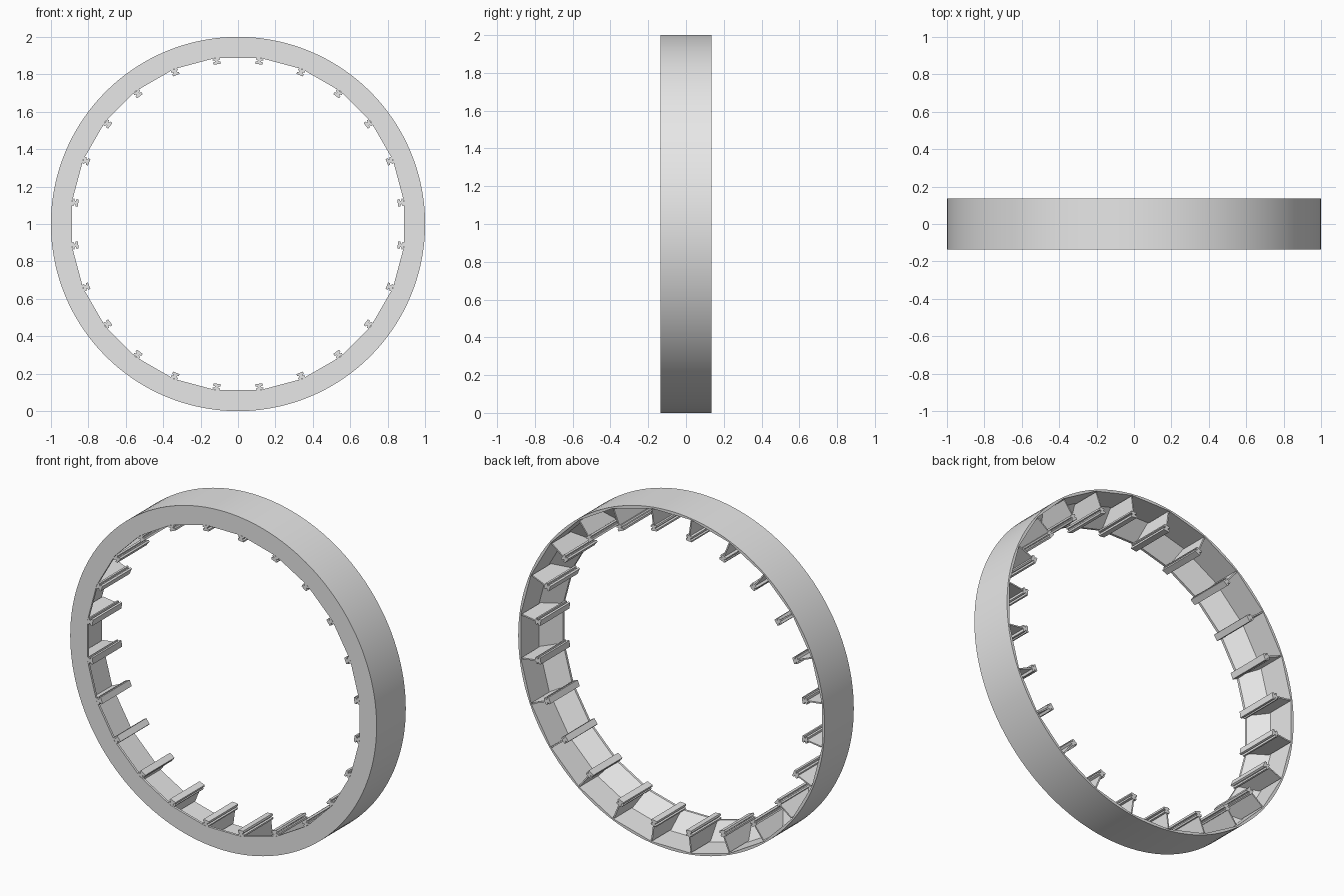
import bpy
import bmesh
import math

BAYS = 24            # flat panels round the inside
STEPS = 6            # outer facets per panel
FRONT, BACK = -0.136, 0.136
CENTRE_Z = 1.0

if "Cube" in bpy.data.objects:
    bpy.data.objects.remove(bpy.data.objects["Cube"], do_unlink=True)

grey = bpy.data.materials.new("light_grey")
grey.use_nodes = True
colour = (0.8, 0.8, 0.8, 1)
grey.diffuse_color = colour
grey.node_tree.nodes["Principled BSDF"].inputs["Base Color"].default_value = colour


def finish(bm, name):
    bmesh.ops.recalc_face_normals(bm, faces=bm.faces)
    mesh = bpy.data.meshes.new(name)
    bm.to_mesh(mesh)
    bm.free()
    mesh.materials.append(grey)
    obj = bpy.data.objects.new(name, mesh)
    bpy.context.collection.objects.link(obj)
    return obj


def polar(angle, r, t, y):
    """Point at radius r, shifted sideways by t, on a spoke at the angle."""
    s, c = math.sin(angle), math.cos(angle)
    return (r * s + t * c, y, CENTRE_Z + r * c - t * s)


def flat_radius(apothem, angle):
    """Radius of the many-sided inner outline at the angle."""
    pitch = 2 * math.pi / BAYS
    local = (angle + pitch / 2) % pitch - pitch / 2
    return apothem / math.cos(local)


def build_rim():
    # Round outside, faceted inside, sloping panels down to the front lip
    profile = [(1.0, FRONT, True), (1.0, BACK, True),
               (0.983, BACK, False), (0.983, -0.035, False),
               (0.888, -0.122, False), (0.888, FRONT, False)]
    bm = bmesh.new()
    count = BAYS * STEPS
    rings = []
    for i in range(count):
        a = 2 * math.pi * i / count
        rings.append([bm.verts.new(polar(a, r if is_round else flat_radius(r, a), 0, y))
                      for r, y, is_round in profile])
    n = len(profile)
    for i, ring in enumerate(rings):
        after = rings[(i + 1) % count]
        for j in range(n):
            k = (j + 1) % n
            face = bm.faces.new((ring[j], ring[k], after[k], after[j]))
            face.smooth = j == 0
    # Merge the coplanar strips inside each panel
    bmesh.ops.recalc_face_normals(bm, faces=bm.faces)
    flat = [e for e in bm.edges if not any(f.smooth for f in e.link_faces)
            and e.calc_face_angle(1) < 0.01 and abs(e.verts[0].co.y - e.verts[1].co.y) > 0.001]
    bmesh.ops.dissolve_edges(bm, edges=flat, use_verts=False)
    return finish(bm, "rim")


def build_spokes(name, outline, y0, y1):
    """Extrude a (sideways, radius) outline front to back at every panel joint."""
    bm = bmesh.new()
    for i in range(BAYS):
        a = 2 * math.pi * (i + 0.5) / BAYS
        front = [bm.verts.new(polar(a, r, t, y0)) for t, r in outline]
        back = [bm.verts.new(polar(a, r, t, y1)) for t, r in outline]
        bm.faces.new(front)
        bm.faces.new(back[::-1])
        n = len(outline)
        for j in range(n):
            k = (j + 1) % n
            bm.faces.new((front[j], back[j], back[k], front[k]))
    return finish(bm, name)


build_rim()

# Thin divider plates between the bays
build_spokes("dividers", [(-0.004, 0.885), (0.004, 0.885), (0.004, 0.986), (-0.004, 0.986)],
             -0.125, BACK)

# Grooved rails along the inner edge of the dividers
half = [(0.018, 0.861), (0.02, 0.872), (0.009, 0.876), (0.009, 0.881),
        (0.02, 0.884), (0.018, 0.894)]
build_spokes("rails", half + [(-t, r) for t, r in reversed(half)], FRONT, BACK)
